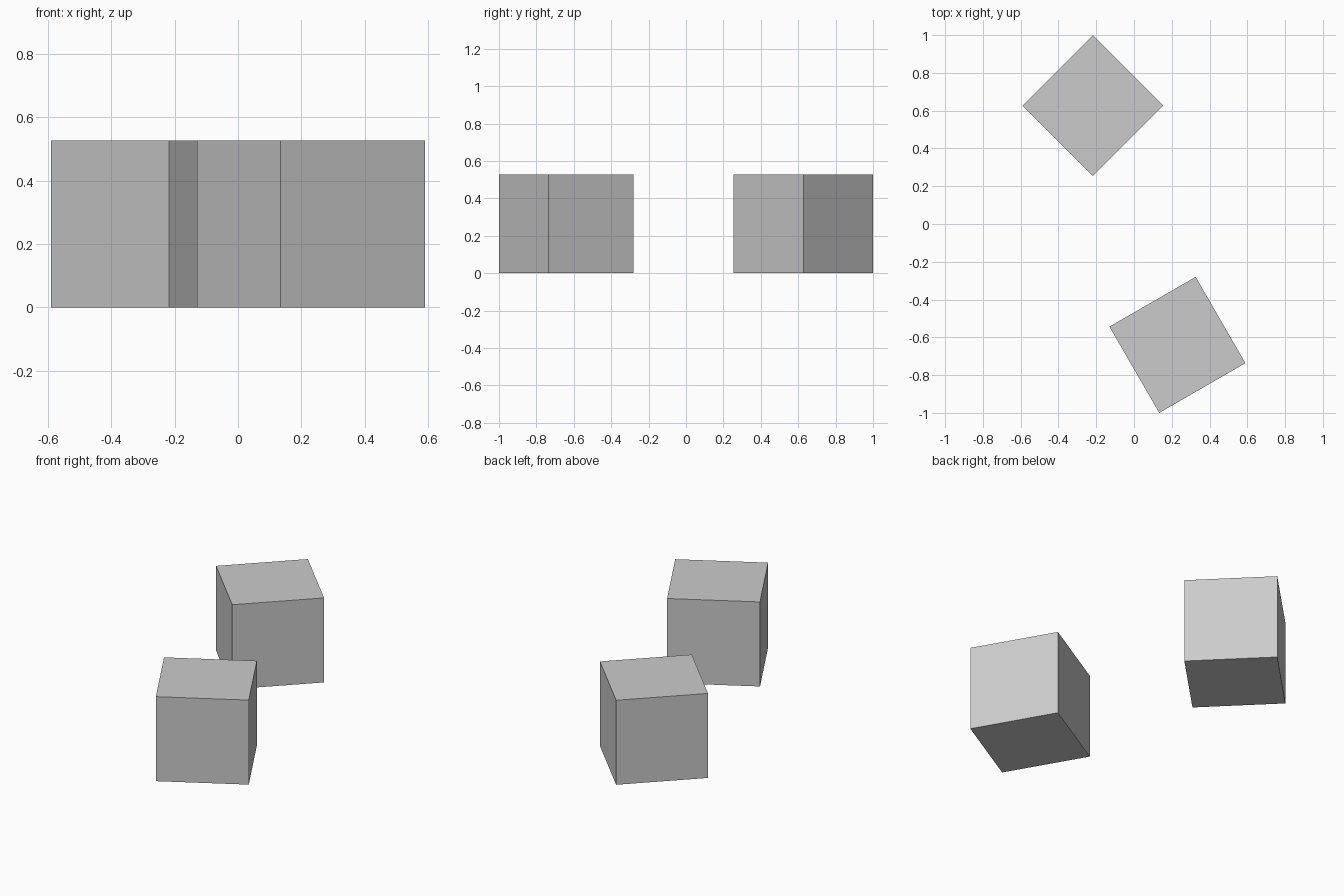
import bpy
from math import radians

if "Cube" in bpy.data.objects:
    bpy.data.objects.remove(bpy.data.objects["Cube"])

SIZE = 0.527


def add_cube(name, x, y, angle):
    bpy.ops.mesh.primitive_cube_add(size=SIZE, location=(x, y, SIZE / 2),
                                    rotation=(0, 0, radians(angle)))
    bpy.context.object.name = name


# Two equal cubes standing on the ground, each turned about z
add_cube("back_cube", -0.218, 0.627, 45)
add_cube("front_cube", 0.23, -0.64, 30)
